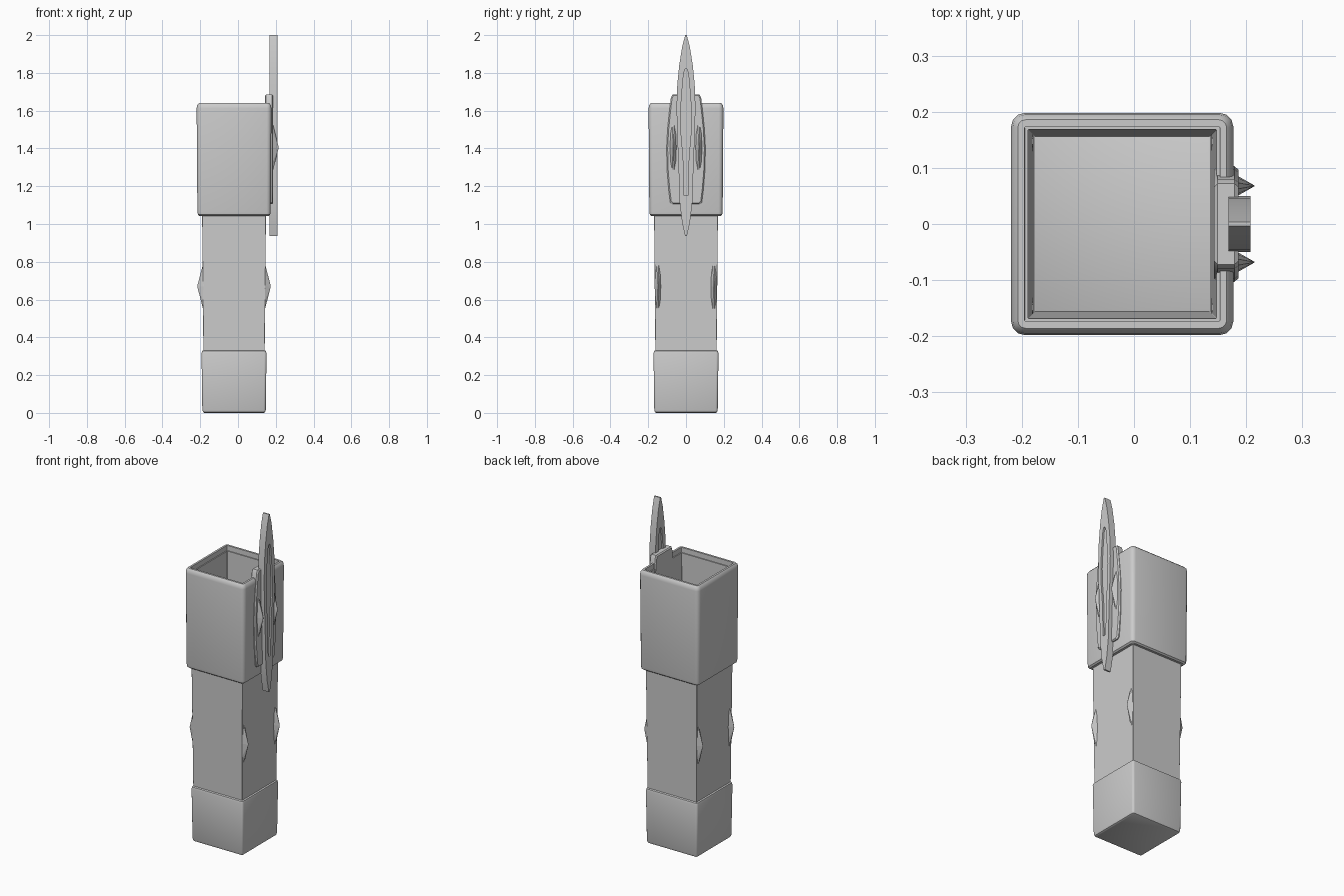
import bpy, bmesh, math

if "Cube" in bpy.data.objects:
    bpy.data.objects.remove(bpy.data.objects["Cube"])

CX = -0.021  # centre line of the square handle


def loft(name, rings, caps=True, closed=False, smooth=35):
    """Bridge rings of equal point count into one mesh."""
    bm = bmesh.new()
    vs = [[bm.verts.new(p) for p in r] for r in rings]
    n = len(rings[0])
    pairs = list(zip(vs, vs[1:])) + ([(vs[-1], vs[0])] if closed else [])
    for a, b in pairs:
        for i in range(n):
            j = (i + 1) % n
            bm.faces.new((a[i], a[j], b[j], b[i]))
    if caps and not closed:
        bm.faces.new(vs[0][::-1])
        bm.faces.new(vs[-1])
    bmesh.ops.recalc_face_normals(bm, faces=bm.faces[:])
    me = bpy.data.meshes.new(name)
    bm.to_mesh(me)
    bm.free()
    ob = bpy.data.objects.new(name, me)
    bpy.context.collection.objects.link(ob)
    if smooth:
        bpy.ops.object.select_all(action='DESELECT')
        ob.select_set(True)
        bpy.context.view_layer.objects.active = ob
        bpy.ops.object.shade_smooth_by_angle(angle=math.radians(smooth))
    return ob


def square(h, r, z, seg=3):
    """Rounded square ring with half width h and corner radius r."""
    pts = []
    for k in range(4):
        c = math.pi / 4 + k * math.pi / 2
        sx, sy = math.copysign(1, math.cos(c)), math.copysign(1, math.sin(c))
        for i in range(seg + 1):
            a = k * math.pi / 2 + i / seg * math.pi / 2
            pts.append((CX + sx * (h - r) + r * math.cos(a),
                        sy * (h - r) + r * math.sin(a), z))
    return pts


def outline(half, x):
    """Mirror (half width, z) points into a closed outline at depth x."""
    return [(x, y, z) for y, z in half] + [(x, -y, z) for y, z in reversed(half)]


def gem(name, x, y, z, out, height, ry, rz, side=1):
    """Shallow faceted stone on a side face."""
    def ring(s, dx):
        return [(x + side * dx, y + s * ry * math.cos(i * math.pi / 5),
                 z + s * rz * math.sin(i * math.pi / 5)) for i in range(10)]
    loft(name, [ring(1, -out), ring(1, 0), ring(0.03, height)], smooth=0)


# Rounded solid base
loft("base", [square(0.157, 0.006, 0), square(0.164, 0.01, 0.004),
              square(0.168, 0.012, 0.016), square(0.172, 0.012, 0.315),
              square(0.169, 0.011, 0.327), square(0.161, 0.008, 0.332)])

# Thin-walled tapering sleeve, open at the top
loft("sleeve", [square(0.162, 0.001, 0.30, 1), square(0.174, 0.001, 1.61, 1),
                square(0.168, 0.001, 1.61, 1), square(0.156, 0.001, 0.30, 1)],
     closed=True, smooth=0)

# Thick rounded collar, an open tube
loft("collar", [square(0.168, 0.003, 1.042), square(0.182, 0.012, 1.042),
                square(0.191, 0.018, 1.049), square(0.194, 0.022, 1.064),
                square(0.198, 0.024, 1.612), square(0.195, 0.022, 1.630),
                square(0.186, 0.014, 1.640), square(0.174, 0.003, 1.640)],
     closed=True)

# Four stones near the sleeve edges
for side, tag in ((1, "right"), (-1, "left")):
    for y in (-0.149, 0.147):
        gem(f"sleeve_stone_{tag}", CX + side * 0.163, y, 0.67, 0.004, 0.031,
            0.017, 0.13, side)

# Emblem back plate with softened edge
plate = [(0.072, 1.685), (0.080, 1.67), (0.088, 1.60), (0.098, 1.50),
         (0.103, 1.40), (0.100, 1.28), (0.092, 1.18), (0.084, 1.115), (0.074, 1.105)]
inset = [(y - 0.006, 1.4 + (z - 1.4) * 0.98) for y, z in plate]
loft("emblem_plate", [outline(inset, 0.143), outline(plate, 0.149),
                      outline(plate, 0.179), outline(inset, 0.186)], smooth=30)

# Emblem blade with a sunken panel on both faces
blade = [(0.004, 2.0), (0.020, 1.94), (0.036, 1.84), (0.046, 1.74), (0.050, 1.62),
         (0.047, 1.48), (0.040, 1.32), (0.034, 1.12), (0.021, 1.01), (0.005, 0.937)]
panel = [(0.004, 1.82), (0.012, 1.80), (0.018, 1.74), (0.024, 1.67), (0.029, 1.58),
         (0.027, 1.49), (0.020, 1.41), (0.014, 1.33), (0.012, 1.20), (0.010, 1.15)]
loft("emblem_blade", [outline(panel, 0.177), outline(panel, 0.168), outline(blade, 0.168),
                      outline(blade, 0.208), outline(panel, 0.208), outline(panel, 0.198)],
     smooth=30)

# Stones on either side of the blade
for y in (-0.068, 0.068):
    gem("emblem_stone", 0.186, y, 1.405, 0.01, 0.029, 0.017, 0.125)
